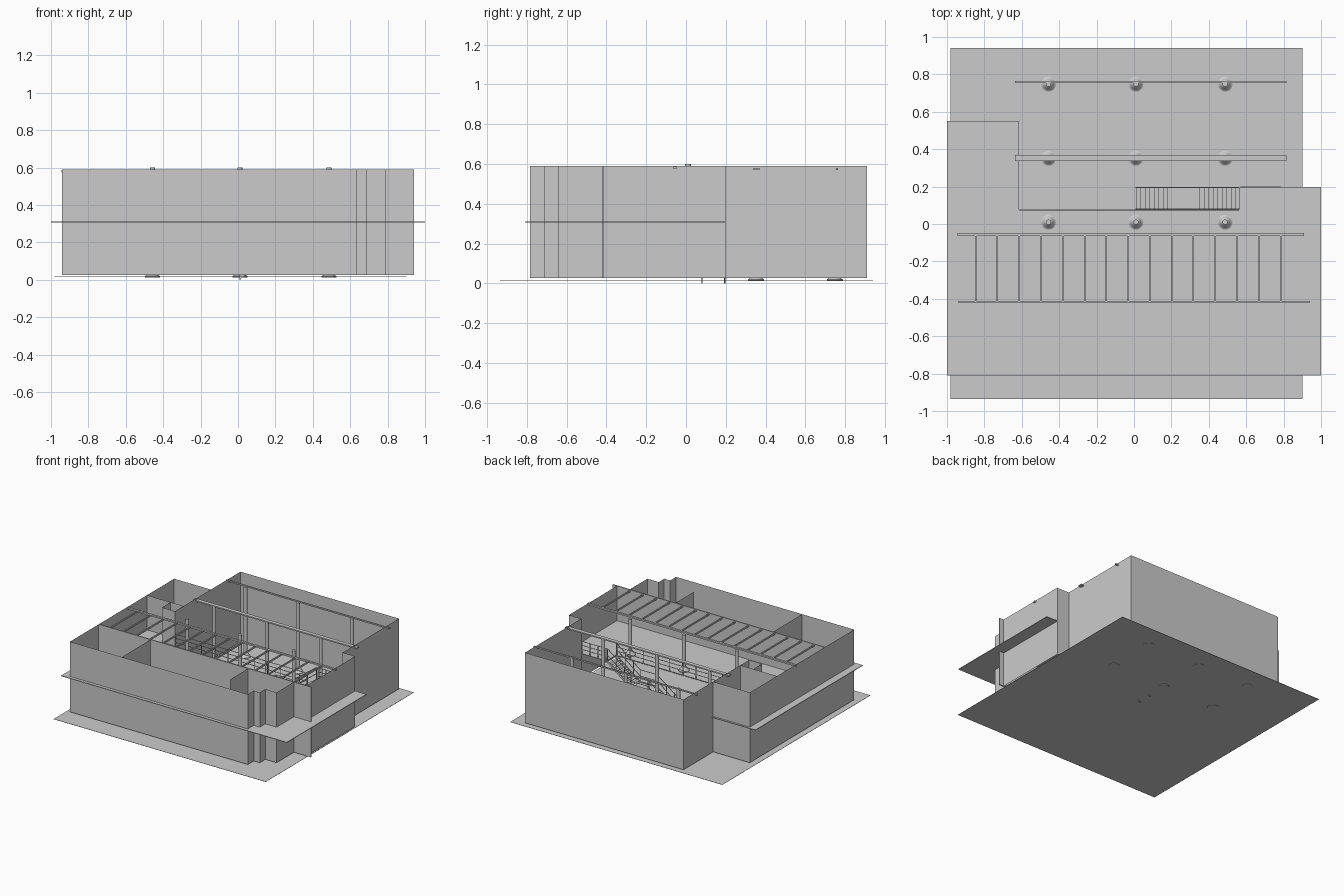
import bpy, bmesh, math
from mathutils import Vector

if "Cube" in bpy.data.objects:
    bpy.data.objects.remove(bpy.data.objects["Cube"])

Z0, Z1 = 0.027, 0.59      # wall bottom and top
GROUND, FLOOR = 0.015, 0.31


def finish(name, bm):
    me = bpy.data.meshes.new(name)
    bm.to_mesh(me)
    bm.free()
    ob = bpy.data.objects.new(name, me)
    bpy.context.collection.objects.link(ob)
    return ob


def add_box(bm, lo, hi):
    vs = [bm.verts.new((x, y, z)) for z in (lo[2], hi[2])
          for x, y in ((lo[0], lo[1]), (hi[0], lo[1]), (hi[0], hi[1]), (lo[0], hi[1]))]
    for f in ((3, 2, 1, 0), (4, 5, 6, 7), (0, 1, 5, 4), (1, 2, 6, 5), (2, 3, 7, 6), (3, 0, 4, 7)):
        bm.faces.new([vs[i] for i in f])


def box(name, lo, hi):
    bm = bmesh.new()
    add_box(bm, lo, hi)
    return finish(name, bm)


def wall(name, pts, z0=Z0, z1=Z1):
    """Thin wall sheet following a plan polyline."""
    bm = bmesh.new()
    low = [bm.verts.new((x, y, z0)) for x, y in pts]
    high = [bm.verts.new((x, y, z1)) for x, y in pts]
    for i in range(len(pts) - 1):
        bm.faces.new((low[i], low[i + 1], high[i + 1], high[i]))
    return finish(name, bm)


def slab(name, pts, z, t):
    """Flat floor from a plan outline."""
    bm = bmesh.new()
    face = bm.faces.new([bm.verts.new((x, y, z)) for x, y in pts])
    ext = bmesh.ops.extrude_face_region(bm, geom=[face])
    bmesh.ops.translate(bm, vec=(0, 0, -t), verts=[g for g in ext["geom"] if isinstance(g, bmesh.types.BMVert)])
    bmesh.ops.recalc_face_normals(bm, faces=bm.faces)
    return finish(name, bm)


def rods(name, segs, r):
    """Set of thin round bars, each given by two end points."""
    bm = bmesh.new()
    for a, b in segs:
        a, b = Vector(a), Vector(b)
        d = b - a
        m = d.to_track_quat('Z', 'Y').to_matrix().to_4x4()
        m.translation = (a + b) / 2
        bmesh.ops.create_cone(bm, cap_ends=True, segments=6, radius1=r, radius2=r, depth=d.length, matrix=m)
    return finish(name, bm)


def column(name, x, y, z0, z1):
    """Lathed column with a flared, ringed base."""
    prof = [(0, z0), (0.04, z0), (0.04, z0 + 0.008), (0.033, z0 + 0.012), (0.026, z0 + 0.022),
            (0.019, z0 + 0.034), (0.014, z0 + 0.038), (0.014, z1), (0, z1)]
    bm = bmesh.new()
    vs = [bm.verts.new((r, 0, z)) for r, z in prof]
    es = [bm.edges.new(p) for p in zip(vs, vs[1:])]
    bmesh.ops.spin(bm, geom=vs + es, axis=(0, 0, 1), cent=(0, 0, 0), angle=math.tau, steps=20)
    bmesh.ops.remove_doubles(bm, verts=bm.verts, dist=1e-5)
    bmesh.ops.recalc_face_normals(bm, faces=bm.faces)
    for f in bm.faces:
        f.smooth = True
    for e in bm.edges:
        if len(e.link_faces) == 2 and e.calc_face_angle() > 0.5:
            e.smooth = False
    finish(name, bm).location = (x, y, 0)


# Floors
slab("ground_floor", [(-0.98, -0.935), (0.9, -0.935), (0.9, 0.94), (-0.98, 0.94)], GROUND + 0.002, 0.002)
slab("upper_floor", [(-1, -0.81), (1, -0.81), (1, 0.198), (0.565, 0.198), (0.565, 0.078),
                     (-0.615, 0.078), (-0.615, 0.55), (-1, 0.55)], FLOOR + 0.002, 0.005)

# Outer walls: one run around the building
wall("outer_walls", [(0.79, -0.415), (0.79, -0.64), (0.69, -0.64), (0.69, -0.71), (0.637, -0.71),
                     (0.637, -0.785), (-0.94, -0.785), (-0.94, 0.535), (-0.615, 0.535)])
wall("hall_walls", [(-0.615, 0.08), (-0.615, 0.91), (0.79, 0.91), (0.79, 0.198), (0.9, 0.198), (0.9, -0.415)])
box("long_cross_wall", (-0.94, -0.421, Z0), (0.94, -0.412, Z1))

# Inner partitions
wall("left_partition", [(-0.48, -0.415), (-0.48, -0.785)])
wall("right_partition", [(0.385, -0.415), (0.385, -0.65)])
wall("closet_back", [(-0.94, 0.19), (-0.615, 0.19)])
wall("closet_front", [(-0.73, 0.19), (-0.73, 0.08), (-0.615, 0.08)])

# Columns: two rows in the hall, one row on the upper floor
for i, x in enumerate((-0.457, 0.01, 0.487)):
    for j, y in enumerate((0.748, 0.352)):
        column(f"hall_column_{j}_{i}", x, y, 0.012, 0.575)
    column(f"gallery_column_{i}", x, 0.01, FLOOR, 0.6)

# Roof beams and joists
box("hall_beam_middle", (-0.635, 0.338, 0.57), (0.815, 0.369, 0.58))
box("hall_beam_back", (-0.635, 0.753, 0.57), (0.815, 0.764, 0.58))
box("gallery_beam", (-0.945, -0.063, 0.575), (0.91, -0.047, 0.587))
bm = bmesh.new()
for i in range(15):
    x = -0.847 + i * 0.1165
    add_box(bm, (x - 0.004, -0.415, 0.575), (x + 0.004, -0.06, 0.587))
finish("roof_joists", bm)

# Stair: two flights with a landing between
YA, YB = 0.083, 0.192
RISE = (FLOOR - GROUND) / 17
nosings = []
bm = bmesh.new()
for k in range(16):
    x = 0.01 + 0.024 * k if k < 8 else 0.35 + 0.024 * (k - 8)
    z = GROUND + RISE * (k + 1)
    add_box(bm, (x, YA, z - 0.004), (x + 0.024, YB, z))
    nosings.append((x + 0.012, z))
zl = GROUND + RISE * 8
add_box(bm, (0.2, YA, zl - 0.004), (0.35, YB, zl))
finish("stair_treads", bm)

path = [(0.01, GROUND), (0.2, zl), (0.35, zl), (0.56, FLOOR)]
for side, y in (("front", 0.08), ("back", 0.195)):
    bm = bmesh.new()
    low = [bm.verts.new((x, y, z - 0.012)) for x, z in path]
    high = [bm.verts.new((x, y, z + 0.008)) for x, z in path]
    for i in range(3):
        bm.faces.new((low[i], low[i + 1], high[i + 1], high[i]))
    ob = finish(f"stair_stringer_{side}", bm)
    mod = ob.modifiers.new("thickness", 'SOLIDIFY')
    mod.thickness, mod.offset = 0.005, 0
    # Handrail, mid rail and balusters
    segs = []
    for h in (0.05, 0.1):
        segs += [((a[0], y, a[1] + h), (b[0], y, b[1] + h)) for a, b in zip(path, path[1:])]
    segs += [((x, y, z), (x, y, z + 0.1)) for x, z in nosings[1::3]]
    segs += [((x, y, z), (x, y, z + 0.1)) for x, z in path[1:]]
    segs.append(((0.01, y, 0.0), (0.01, y, GROUND + 0.1)))
    rods(f"stair_railing_{side}", segs, 0.003)

# Gallery railings along the open edge of the upper floor
for name, xa, xb, y, n in (("gallery_railing", -0.61, 0.56, 0.075, 10), ("side_railing", 0.57, 0.785, 0.197, 3)):
    segs = [((xa, y, FLOOR + h), (xb, y, FLOOR + h)) for h in (0.035, 0.068, 0.1)]
    for i in range(n + 1):
        x = xa + (xb - xa) * i / n
        segs.append(((x, y, FLOOR), (x, y, FLOOR + 0.1)))
    rods(name, segs, 0.003)
